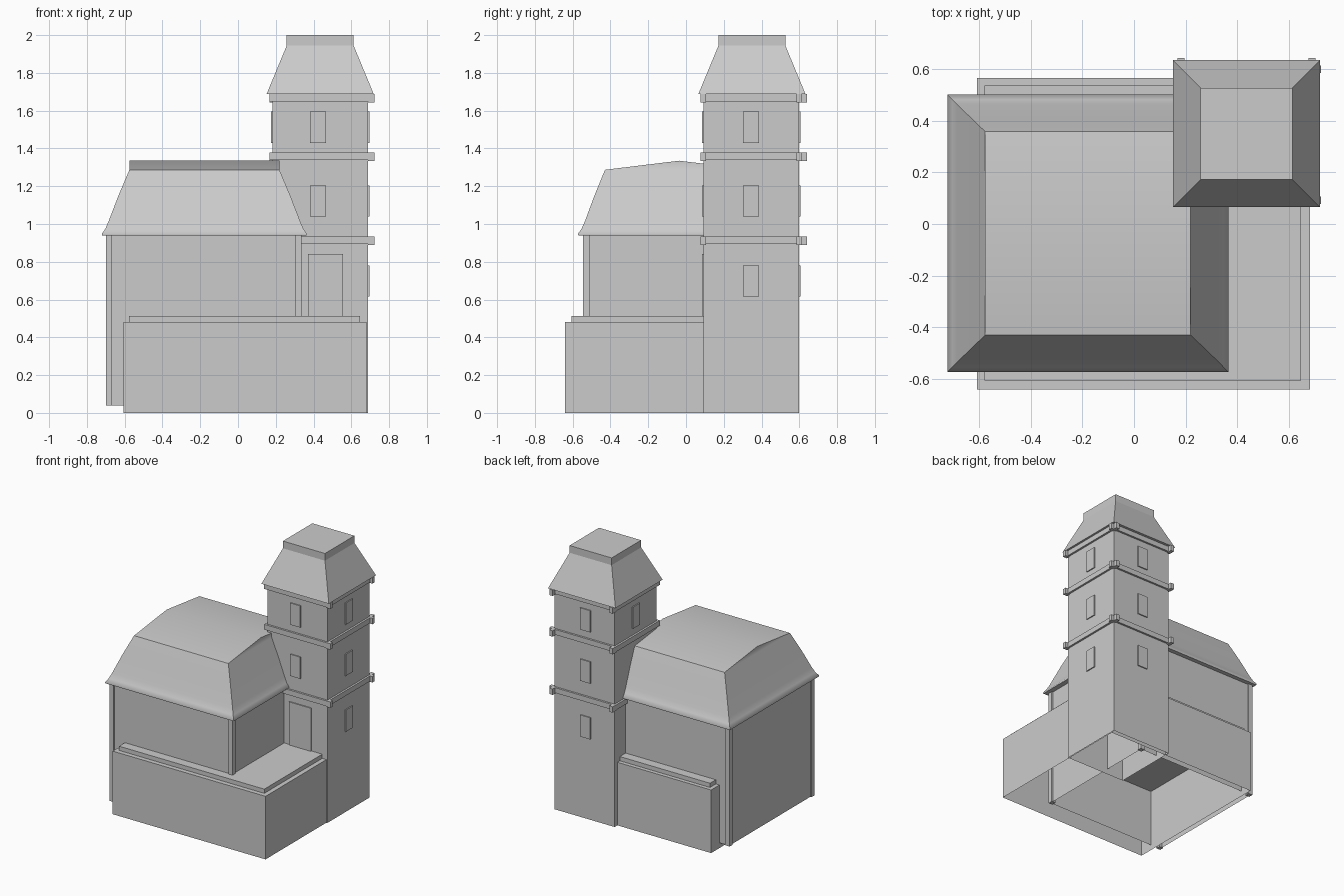
import bpy, bmesh, math

if "Cube" in bpy.data.objects:
    bpy.data.objects.remove(bpy.data.objects["Cube"])


def mesh_obj(name, bm):
    bmesh.ops.recalc_face_normals(bm, faces=bm.faces[:])
    me = bpy.data.meshes.new(name)
    bm.to_mesh(me)
    bm.free()
    ob = bpy.data.objects.new(name, me)
    bpy.context.collection.objects.link(ob)
    return ob


def box(name, x0, x1, y0, y1, z0, z1, open_bottom=False):
    bm = bmesh.new()
    bmesh.ops.create_cube(bm, size=1)
    for v in bm.verts:
        v.co = (x1 if v.co.x > 0 else x0, y1 if v.co.y > 0 else y0, z1 if v.co.z > 0 else z0)
    ob = mesh_obj(name, bm)
    if open_bottom:
        bm = bmesh.new()
        bm.from_mesh(ob.data)
        low = [f for f in bm.faces if f.normal.z < -0.9]
        bmesh.ops.delete(bm, geom=low, context='FACES_ONLY')
        bm.to_mesh(ob.data)
        bm.free()
    return ob


def stacked_rings(name, cx, cy, rings, ridge=None):
    """Loft rectangular rings (half x, half y, z); optional ridge along x."""
    bm = bmesh.new()
    loops = []
    for hx, hy, z in rings:
        loops.append([bm.verts.new((cx + sx * hx, cy + sy * hy, z))
                      for sx, sy in ((-1, -1), (1, -1), (1, 1), (-1, 1))])
    bm.faces.new(loops[0])
    for a, b in zip(loops, loops[1:]):
        for i in range(4):
            j = (i + 1) % 4
            bm.faces.new((a[i], a[j], b[j], b[i]))
    t = loops[-1]
    if ridge:
        hx, z = ridge
        l, r = [bm.verts.new((cx + s * hx, cy, z)) for s in (-1, 1)]
        bm.faces.new((t[0], t[1], r, l))
        bm.faces.new((t[2], t[3], l, r))
        bm.faces.new((t[1], t[2], r))
        bm.faces.new((t[3], t[0], l))
    else:
        bm.faces.new(t)
    return mesh_obj(name, bm)


# Terrace base with stepped cap
box("terrace_base", -0.607, 0.68, -0.64, 0.565, 0, 0.48, True)
box("terrace_cap", -0.577, 0.645, -0.605, 0.535, 0.48, 0.512, True)

# House body and corner pilasters
HX, HY = (-0.70, 0.335), (-0.545, 0.475)
box("house_body", HX[0] + .01, HX[1] - .01, HY[0] + .01, HY[1] - .01, 0.04, 0.95, True)
w = 0.034
for i, x in enumerate((HX[0], HX[1] - w)):
    for j, y in enumerate((HY[0], HY[1] - w)):
        box(f"corner_pilaster_{i}{j}", x, x + w, y, y + w, 0.04, 0.95)

# Mansard roof with flared eaves and low ridge
roof = stacked_rings("house_roof", -0.178, -0.036,
                     [(.541, .534, .94), (.543, .536, .948), (.524, .517, .975),
                      (.507, .499, 1.015), (.455, .449, 1.15), (.397, .393, 1.287)],
                     ridge=(.397, 1.335))
bpy.context.view_layer.objects.active = roof
roof.select_set(True)
bpy.ops.object.shade_smooth_by_angle(angle=math.radians(50))
roof.select_set(False)

# Tower shaft and roof
TX, TY, TH = 0.435, 0.345, 0.253
x0, x1, y0, y1 = TX - TH, TX + TH, TY - TH, TY + TH
box("tower_shaft", x0, x1, y0, y1, 0, 1.69, True)
stacked_rings("tower_roof", TX, 0.349,
              [(.284, .284, 1.687), (.177, .177, 1.945), (.177, .177, 2.0)])

# String courses with corner blocks
for i, z in enumerate((0.935, 1.378, 1.688)):
    box(f"tower_band_{i}", x0 - .015, x1 + .015, y0 - .015, y1 + .015, z - .04, z)
    for j, y in enumerate((y0, y1)):
        box(f"band_block_side_{i}{j}", x1, x1 + .035, y - .014, y + .014, z - .045, z)
    for j, x in enumerate((x0, x1)):
        box(f"band_block_back_{i}{j}", x - .014, x + .014, y1, y1 + .043, z - .045, z)

# Windows on the tower faces
d, h = 0.008, 0.0425
for i, z in enumerate((0.615, 1.04, 1.43)):
    wz = (z, z + 0.165)
    box(f"window_right_{i}", x1 - d, x1 + d, TY - h, TY + h, *wz)
    box(f"window_back_{i}", TX - h - .01, TX + h - .01, y1 - d, y1 + d, *wz)
    if i > 0:
        box(f"window_front_{i}", .38, .465, y0 - d, y0 + d, *wz)
    if i > 1:
        box(f"window_left_{i}", x0 - d, x0 + d, TY - h, TY + h, *wz)

# Door to the terrace
box("terrace_door", 0.37, 0.555, y0 - d, y0 + d, 0.512, 0.84)
